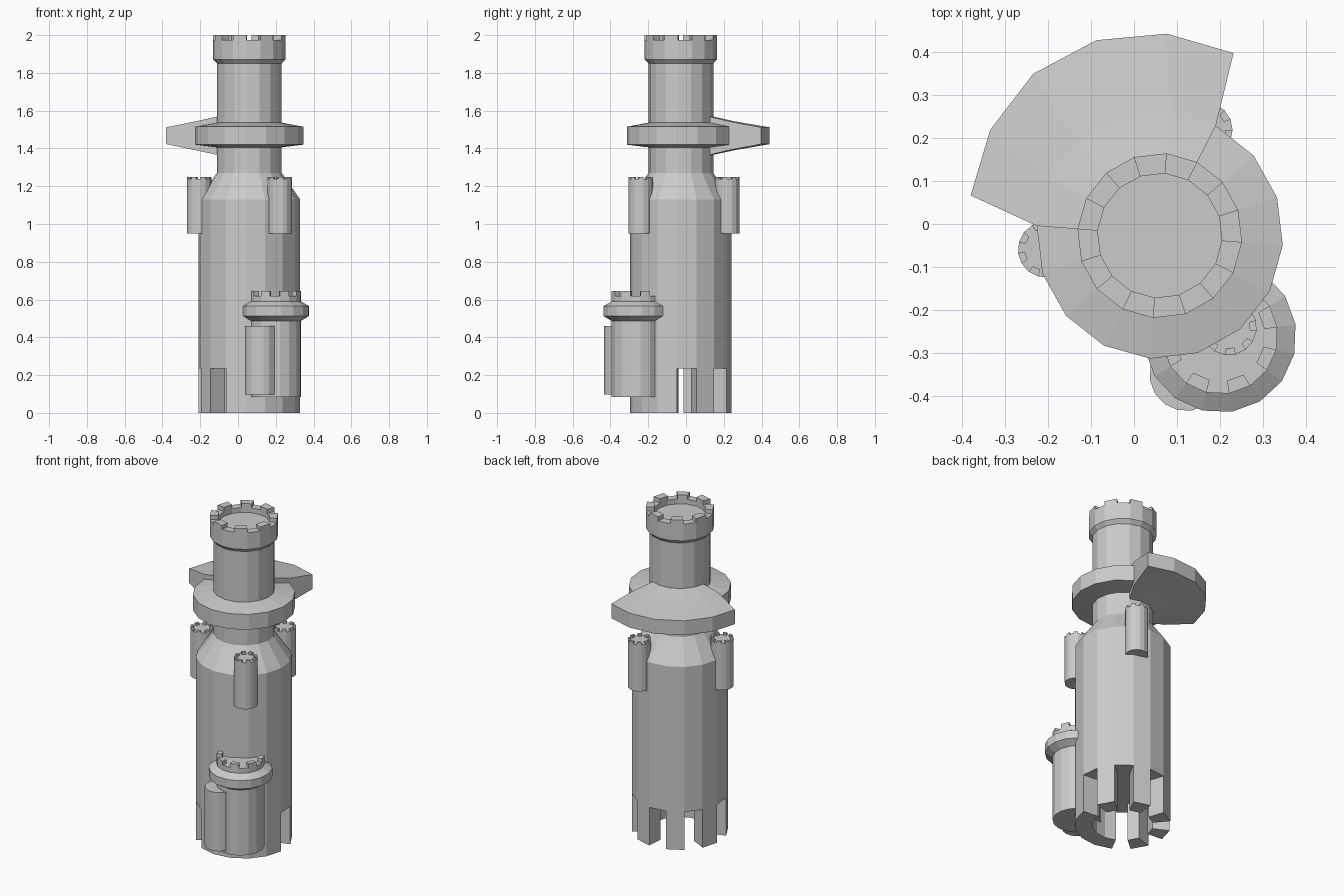
import bpy, bmesh
from math import cos, sin, radians

if "Cube" in bpy.data.objects:
    bpy.data.objects.remove(bpy.data.objects["Cube"])

AXIS = (0.06, -0.027)   # main tower axis
OFF = -4.5              # rotation of the 16-sided sections
STEP = 22.5


def polar(c, r, a, z):
    return (c[0] + r * cos(radians(a)), c[1] + r * sin(radians(a)), z)


def finish(name, bm):
    bmesh.ops.recalc_face_normals(bm, faces=bm.faces)
    me = bpy.data.meshes.new(name)
    bm.to_mesh(me)
    bm.free()
    ob = bpy.data.objects.new(name, me)
    bpy.context.collection.objects.link(ob)
    return ob


def lathe(bm, c, profile, off=OFF, n=16):
    """Closed turned solid from (radius, z) points, bottom to top."""
    rings = [[bm.verts.new(polar(c, r, off + 360 * i / n, z)) for i in range(n)]
             for r, z in profile]
    for lo, hi in zip(rings, rings[1:]):
        for i in range(n):
            j = (i + 1) % n
            bm.faces.new((lo[i], lo[j], hi[j], hi[i]))
    bm.faces.new(rings[0])
    bm.faces.new(rings[-1])


def loft(bm, sections):
    """Solid through a row of four-sided cross-sections."""
    rows = [[bm.verts.new(p) for p in s] for s in sections]
    for a, b in zip(rows, rows[1:]):
        k = len(a)
        for i in range(k):
            j = (i + 1) % k
            bm.faces.new((a[i], a[j], b[j], b[i]))
    bm.faces.new(rows[0])
    bm.faces.new(rows[-1])


def sector(bm, c, r0, r1, z0, z1, a0, n=1):
    """Ring block spanning n sides of the 16-gon."""
    loft(bm, [[polar(c, r0, a, z0), polar(c, r1, a, z0),
               polar(c, r1, a, z1), polar(c, r0, a, z1)]
              for a in (a0 + STEP * i for i in range(n + 1))])


def merlons(bm, c, r0, r1, z0, z1, a0):
    for k in range(8):
        sector(bm, c, r0, r1, z0, z1, a0 + 45 * k)


# main tower with recessed crown floor
bm = bmesh.new()
lathe(bm, AXIS, [(0.27, 0.235), (0.27, 1.13), (0.172, 1.27), (0.172, 1.85),
                 (0.192, 1.872), (0.192, 1.975), (0.145, 1.975), (0.145, 1.945)])
finish("main_tower", bm)

# crown battlements
bm = bmesh.new()
merlons(bm, AXIS, 0.145, 0.192, 1.975, 2.0, OFF + STEP)
finish("crown_battlements", bm)

# slotted hollow base: single legs plus one continuous wall
bm = bmesh.new()
for k in (1, 3, 5, 7, 9):
    sector(bm, AXIS, 0.17, 0.27, 0, 0.235, OFF + STEP * k)
sector(bm, AXIS, 0.17, 0.27, 0, 0.235, OFF + STEP * 11, 5)
finish("base_wall", bm)

# round gallery
bm = bmesh.new()
lathe(bm, AXIS, [(0.165, 1.405), (0.287, 1.42), (0.287, 1.515), (0.165, 1.538)])
finish("gallery_ring", bm)

# flared balcony
bm = bmesh.new()
sections = []
for i, r in enumerate((0.458, 0.47, 0.478, 0.478, 0.465, 0.45)):
    a, b = 63 + STEP * i, 68 + 20 * i
    sections.append([
        polar(AXIS, 0.165, a, 1.365), polar(AXIS, 0.287, a, 1.391),
        polar(AXIS, r, b, 1.423), polar(AXIS, r, b, 1.512),
        polar(AXIS, 0.287, a, 1.543), polar(AXIS, 0.165, a, 1.57)])
loft(bm, sections)
finish("balcony", bm)

# three small wall turrets
for k, ang in enumerate((67, 187, 307)):
    c = polar(AXIS, 0.267, ang, 0)[:2]
    bm = bmesh.new()
    lathe(bm, c, [(0.065, 0.95), (0.065, 1.237)], ang)
    merlons(bm, c, 0.049, 0.065, 1.237, 1.25, ang)
    finish("wall_turret_%d" % (k + 1), bm)

# low side turret with collar and battlements
c = (0.2, -0.261)
bm = bmesh.new()
lathe(bm, c, [(0.135, 0.083), (0.135, 0.487), (0.178, 0.513), (0.178, 0.565),
              (0.135, 0.59), (0.135, 0.62)], 9)
merlons(bm, c, 0.105, 0.135, 0.62, 0.645, 9)
finish("side_turret", bm)

# slim column on the side turret
bm = bmesh.new()
lathe(bm, (0.121, -0.35), [(0.085, 0.098), (0.085, 0.46)], 9)
finish("side_column", bm)
